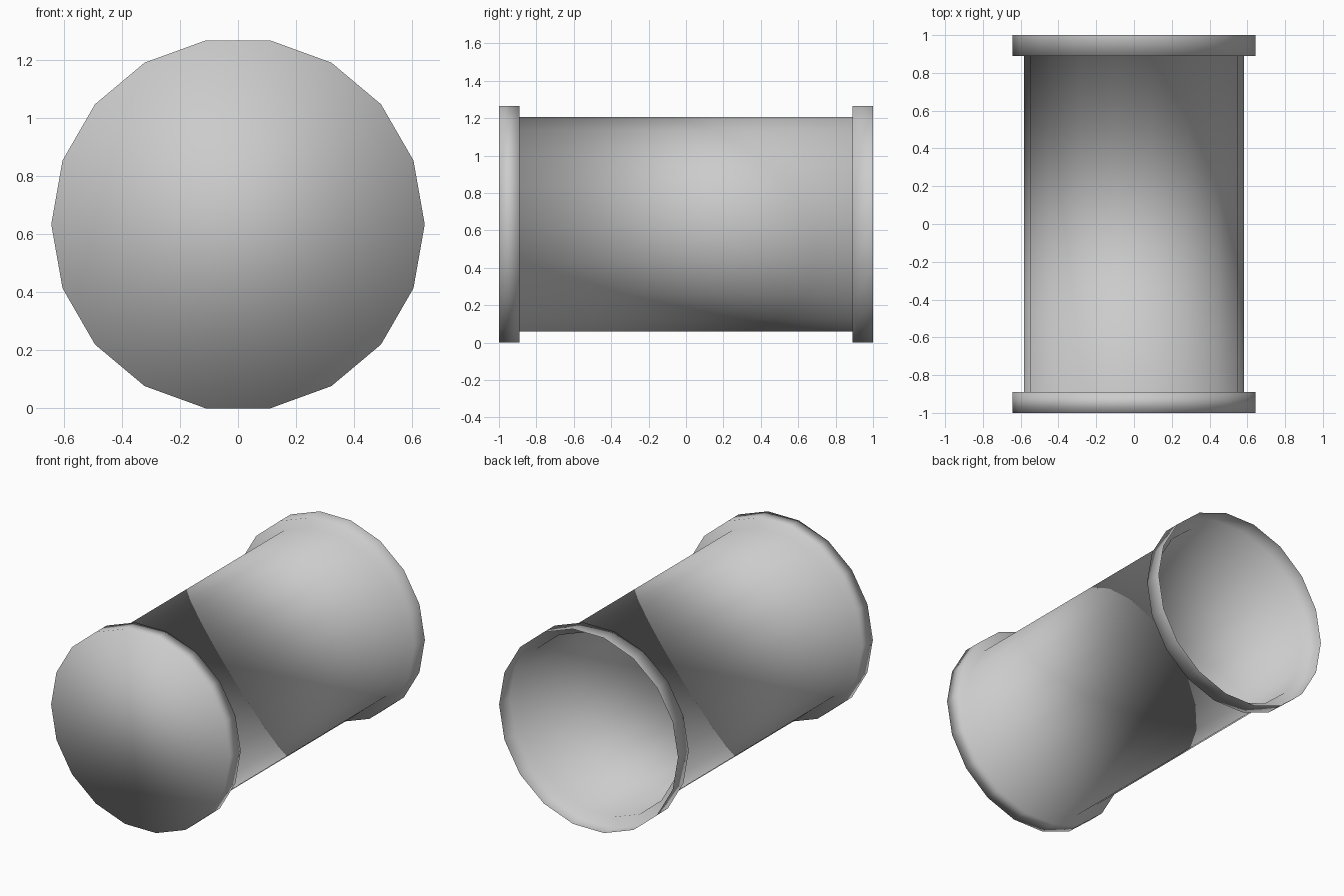
import bpy, bmesh
from math import cos, sin, pi

if "Cube" in bpy.data.objects:
    bpy.data.objects.remove(bpy.data.objects["Cube"])

SIDES = 18
R_FLANGE, R_TUBE = 0.643, 0.582
CENTRE_Z = R_FLANGE * cos(pi / SIDES)

# Profile along the axis: (y, radius), front flange, tube, back flange
PROFILE = [(-1.0, R_FLANGE), (-0.89, R_FLANGE), (-0.89, R_TUBE),
           (0.89, R_TUBE), (0.89, R_FLANGE), (1.0, R_FLANGE)]


def add_ring(bm, y, r):
    return [bm.verts.new((r * cos(2 * pi * i / SIDES), y,
                          CENTRE_Z + r * sin(2 * pi * i / SIDES)))
            for i in range(SIDES)]


bm = bmesh.new()
rings = [add_ring(bm, y, r) for y, r in PROFILE]

# Walls between neighbouring rings
for a, b in zip(rings, rings[1:]):
    for i in range(SIDES):
        j = (i + 1) % SIDES
        bm.faces.new((a[i], b[i], b[j], a[j]))

# Closed front cap; the back end stays open
bm.faces.new(rings[0])

# Outward normals, smooth everywhere
bm.normal_update()
bmesh.ops.recalc_face_normals(bm, faces=bm.faces[:])
for f in bm.faces:
    f.smooth = True

mesh = bpy.data.meshes.new("flanged_pipe")
bm.to_mesh(mesh)
bm.free()
pipe = bpy.data.objects.new("flanged_pipe", mesh)
bpy.context.collection.objects.link(pipe)
